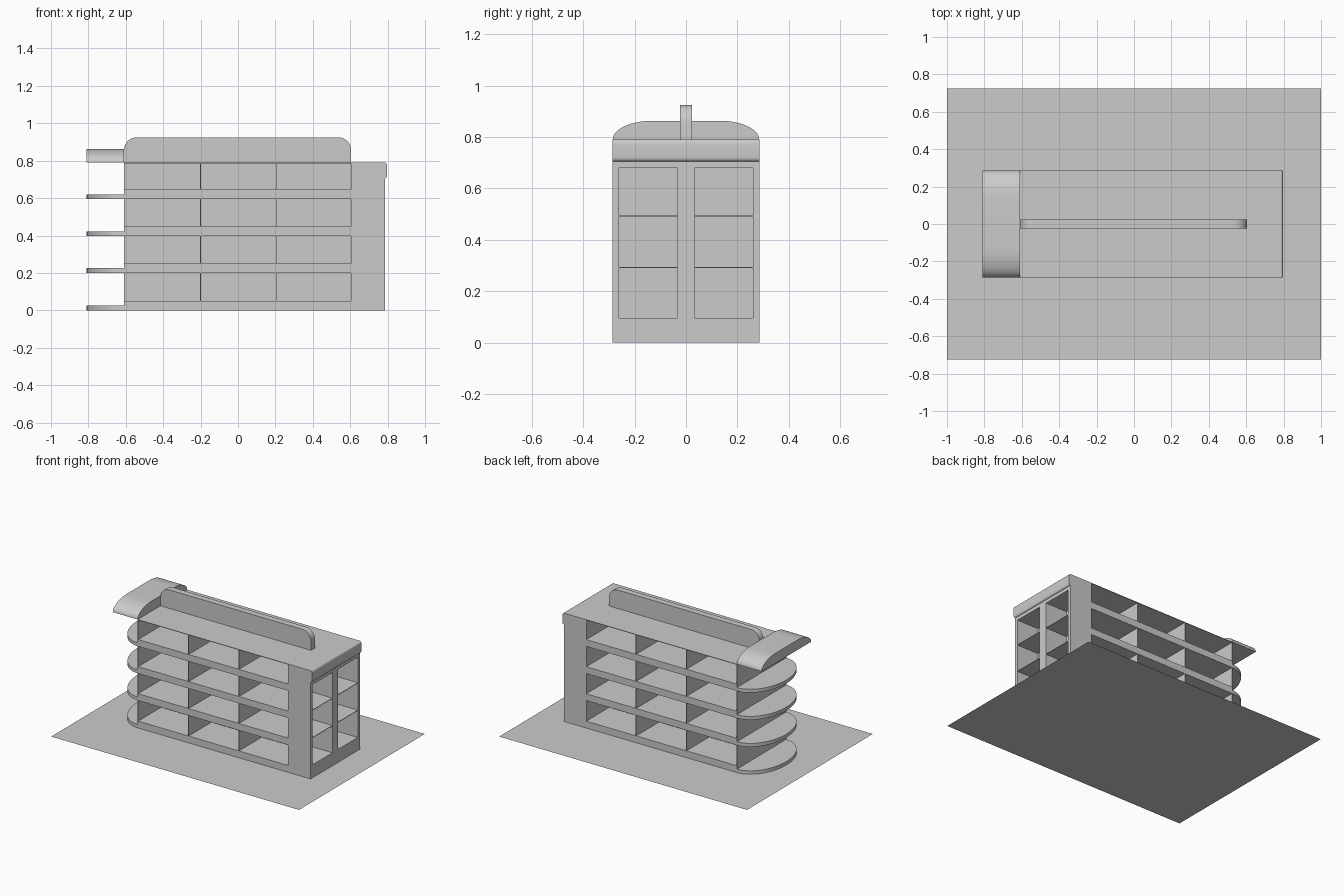
import bpy, bmesh, math

cube = bpy.data.objects.get("Cube")
if cube:
    bpy.data.objects.remove(cube, do_unlink=True)

# One plain colour for everything
plaster = bpy.data.materials.new("plain grey plaster")
plaster.use_nodes = True
plaster.diffuse_color = (0.6, 0.6, 0.6, 1)
plaster.node_tree.nodes["Principled BSDF"].inputs["Base Color"].default_value = (0.6, 0.6, 0.6, 1)

# Main dimensions
X0, X1, X2 = -0.61, 0.605, 0.785    # open end, block start, block end
W = 0.285                           # half depth
ROOF = 0.79
SHEET = 0.004                       # thin walls
LEVELS = [0.0, 0.2, 0.397, 0.595]


def finish(name, bm, smooth=False):
    bmesh.ops.recalc_face_normals(bm, faces=bm.faces)
    mesh = bpy.data.meshes.new(name)
    bm.to_mesh(mesh)
    bm.free()
    mesh.materials.append(plaster)
    obj = bpy.data.objects.new(name, mesh)
    bpy.context.collection.objects.link(obj)
    if smooth:
        bpy.ops.object.select_all(action='DESELECT')
        obj.select_set(True)
        bpy.context.view_layer.objects.active = obj
        bpy.ops.object.shade_smooth_by_angle(angle=math.radians(35))
    return obj


def box(name, x, y, z):
    bm = bmesh.new()
    bmesh.ops.create_cube(bm, size=1)
    for v in bm.verts:
        for i, (a, b) in enumerate((x, y, z)):
            v.co[i] = a if v.co[i] < 0 else b
    return finish(name, bm)


def extrude(name, points, offset):
    """Solid prism from a closed outline of 3D points."""
    bm = bmesh.new()
    face = bm.faces.new([bm.verts.new(p) for p in points])
    new = bmesh.ops.extrude_face_region(bm, geom=[face])["geom"]
    bmesh.ops.translate(bm, vec=offset,
                        verts=[v for v in new if isinstance(v, bmesh.types.BMVert)])
    return finish(name, bm, True)


def arc(cx, cy, rx, ry, start, end, steps=10):
    for i in range(steps + 1):
        a = math.radians(start + (end - start) * i / steps)
        yield cx + rx * math.cos(a), cy + ry * math.sin(a)


# Ground sheet
bm = bmesh.new()
bm.faces.new([bm.verts.new(p) for p in
              ((-1, -0.725, 0), (1, -0.725, 0), (1, 0.725, 0), (-1, 0.725, 0))])
finish("ground_sheet", bm)

# Floor slabs, each with a rounded balcony at the open end
for n, z in enumerate(LEVELS, 1):
    box(f"floor_slab_{n}", (X0, X1), (-W, W), (z, z + 0.05))
    rim = [(x, y, z) for x, y in arc(X0, 0, 0.2, W, 90, 270, 32)]
    extrude(f"balcony_{n}", rim, (0, 0, 0.025))

# Roof sheet
box("roof", (X0, X2), (-W, W), (ROOF - SHEET, ROOF))

# Cross walls between the bays
for n, x in enumerate((X0, -0.203, 0.203), 1):
    box(f"cross_wall_{n}", (x, x + SHEET), (-W, W), (0, ROOF - SHEET))

# Central spine wall rising through the roof as a rounded fin
fin = [(X0, 0), (X1, 0)]
fin += arc(X1 - 0.07, 0.855, 0.07, 0.07, 0, 90)
fin += arc(X0 + 0.07, 0.855, 0.07, 0.07, 90, 180)
extrude("spine_fin", [(x, -0.023, z) for x, z in fin], (0, 0.046, 0))

# End block: frame around two tall window bays
box("block_back_wall", (X1, X1 + SHEET), (-W, W), (0, ROOF - SHEET))
box("block_base", (X1, X2), (-W, W), (0, 0.095))
box("block_head", (X1, X2), (-W, W), (0.68, ROOF - SHEET))
box("window_mullion", (X1, X2), (-0.033, 0.033), (0.095, 0.68))
for side, s in (("left", 1), ("right", -1)):
    box(f"block_wall_{side}", (X1, X2), sorted((s * 0.26, s * W)), (0.095, 0.68))
    for n, z in enumerate((0.29, 0.49), 1):
        box(f"block_floor_{side}_{n}", (X1, X2), sorted((s * 0.033, s * 0.26)),
            (z, z + SHEET))

# Rounded cornice along the end of the roof
cornice = [(X2 - 0.01, 0.705), (X2, 0.705)]
cornice += arc(X2, 0.722, 0.012, 0.017, -90, 0, 5)
cornice += arc(X2, 0.773, 0.012, 0.017, 0, 90, 5)
cornice += [(X2 - 0.01, ROOF)]
extrude("cornice", [(x, -W, z) for x, z in cornice], (0, 2 * W, 0))

# Curved canopy over the top balcony
canopy = list(arc(0.13, ROOF, W - 0.13, 0.073, 0, 90, 14))
canopy += arc(-0.13, ROOF, W - 0.13, 0.073, 90, 180, 14)
extrude("canopy", [(-0.81, y, z) for y, z in canopy], (0.2, 0, 0))
